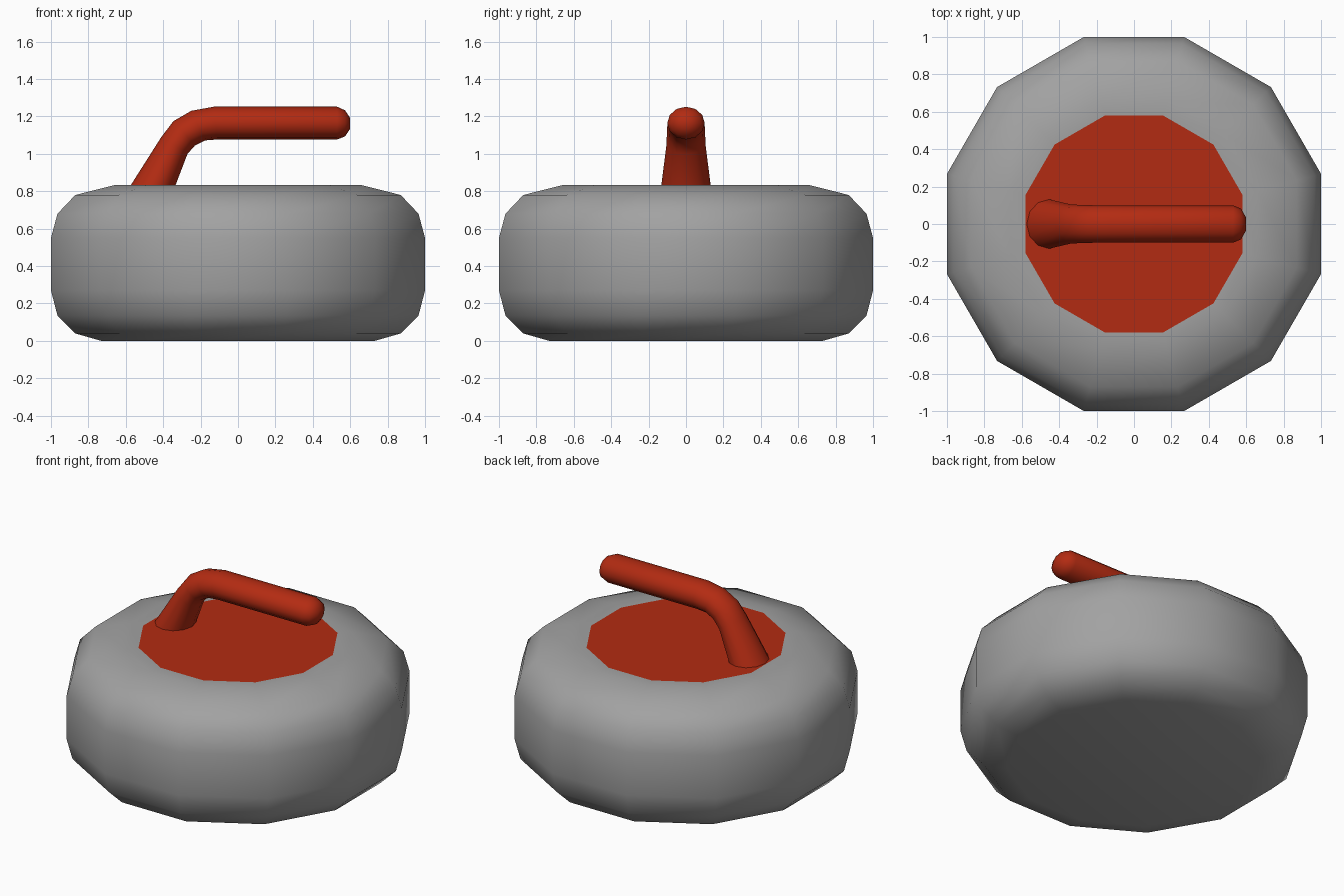
import bpy, bmesh, math
from mathutils import Vector

if "Cube" in bpy.data.objects:
    bpy.data.objects.remove(bpy.data.objects["Cube"])


def material(name, rgb):
    m = bpy.data.materials.new(name)
    m.diffuse_color = (*rgb, 1)
    m.use_nodes = True
    m.node_tree.nodes["Principled BSDF"].inputs["Base Color"].default_value = m.diffuse_color
    return m


grey = material("granite grey", (0.36, 0.36, 0.36))
red = material("handle red", (0.45, 0.024, 0.006))


def loft(name, rings, mats, angle):
    """Skin a list of closed vertex rings and cap both ends."""
    bm = bmesh.new()
    loops = [[bm.verts.new(p) for p in ring] for ring in rings]
    for a, b in zip(loops, loops[1:]):
        for i in range(len(a)):
            j = (i + 1) % len(a)
            bm.faces.new((a[i], a[j], b[j], b[i]))
    bm.faces.new(loops[0][::-1])
    bm.faces.new(loops[-1])
    bmesh.ops.recalc_face_normals(bm, faces=bm.faces)
    mesh = bpy.data.meshes.new(name)
    bm.to_mesh(mesh)
    bm.free()
    for m in mats:
        mesh.materials.append(m)
    ob = bpy.data.objects.new(name, mesh)
    bpy.context.collection.objects.link(ob)
    bpy.context.view_layer.objects.active = ob
    ob.select_set(True)
    bpy.ops.object.shade_smooth_by_angle(angle=math.radians(angle))
    ob.select_set(False)
    return ob


# Stone: twelve-sided turned body, profile as (half width across flats, z)
SIDES = 12
profile = [(0.73, 0), (0.87, 0.04), (0.965, 0.135), (1, 0.27), (1, 0.55),
           (0.965, 0.68), (0.87, 0.78), (0.66, 0.833), (0.58, 0.833)]
rings = []
for w, z in profile:
    r = w / math.cos(math.pi / SIDES)
    rings.append([(r * math.cos((i + .5) * math.tau / SIDES),
                   r * math.sin((i + .5) * math.tau / SIDES), z) for i in range(SIDES)])
stone = loft("stone", rings, [grey, red], 50)
# Red top disc
for p in stone.data.polygons:
    if p.normal.z > 0.9 and len(p.vertices) == SIDES:
        p.material_index = 1

# Handle: each section is (outer x, z, inner x, z, half width in y)
sections = [(-0.575, 0.83, -0.335, 0.83, 0.132), (-0.41, 1.09, -0.27, 1.0, 0.105),
            (-0.345, 1.175, -0.23, 1.045, 0.102), (-0.25, 1.23, -0.175, 1.072, 0.1),
            (-0.13, 1.252, -0.11, 1.077, 0.1), (0.53, 1.252, 0.53, 1.077, 0.1),
            (0.572, 1.233, 0.572, 1.093, 0.082), (0.6, 1.192, 0.6, 1.135, 0.034)]
rings = []
for ox, oz, ix, iz, w in sections:
    o, i = Vector((ox, 0, oz)), Vector((ix, 0, iz))
    mid, half = (o + i) / 2, (o - i) / 2
    rings.append([mid + half * math.cos(k * math.tau / 12)
                  + Vector((0, w * math.sin(k * math.tau / 12), 0)) for k in range(12)])
loft("handle", rings, [red], 60)
